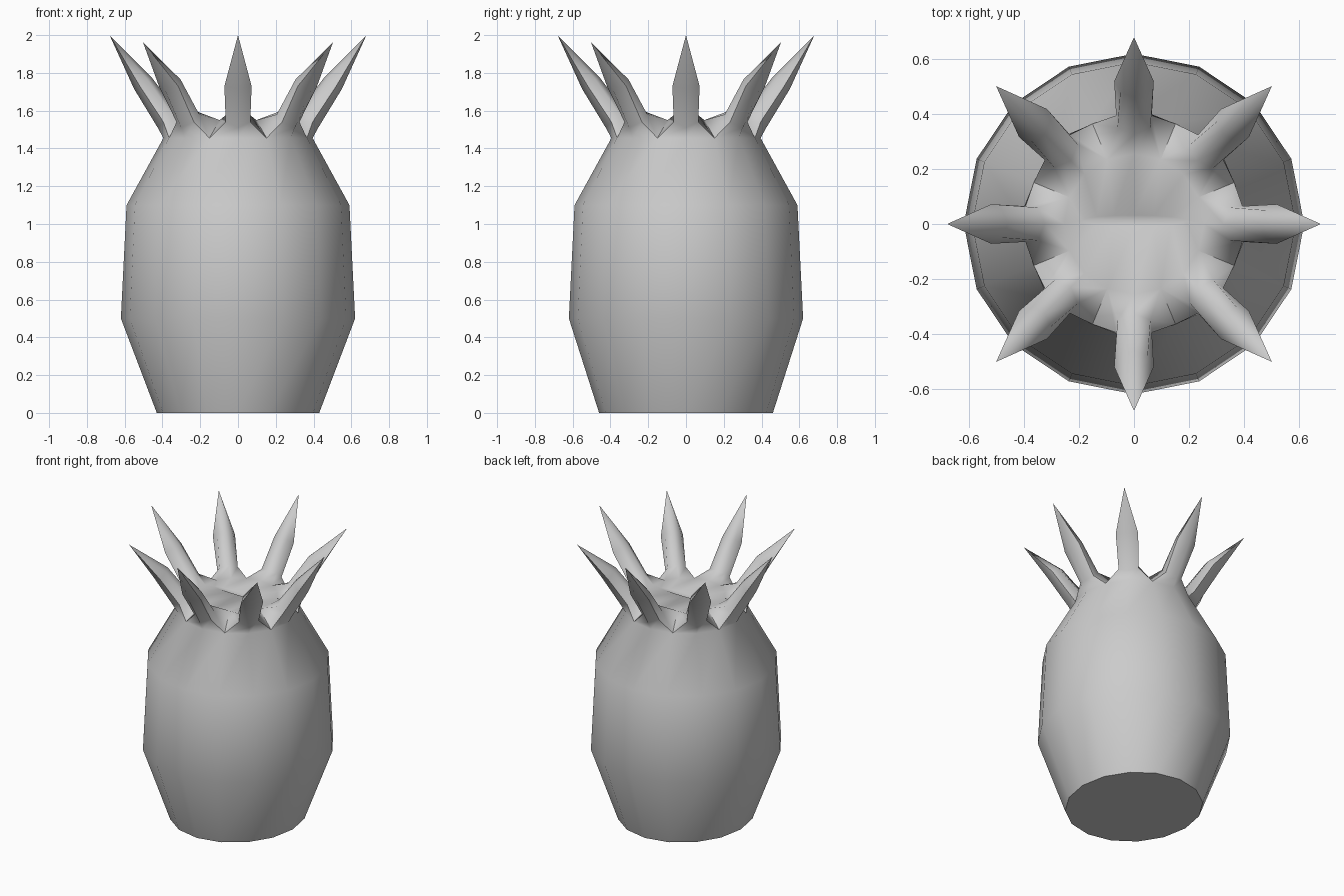
import bpy, bmesh, math

cube = bpy.data.objects.get("Cube")
if cube:
    bpy.data.objects.remove(cube, do_unlink=True)

SIDES = 16
bm = bmesh.new()


def polar(angle, r, side, z):
    """Vertex at radius r along an angle, shifted sideways."""
    c, s = math.cos(angle), math.sin(angle)
    return bm.verts.new((r * c - side * s, r * s + side * c, z))


def ring(rx, ry, z, y=0.0):
    return [bm.verts.new((rx * math.cos(t), y + ry * math.sin(t), z))
            for t in (2 * math.pi * i / SIDES for i in range(SIDES))]


def bridge(a, b):
    """Quads between two closed loops of equal length."""
    n = len(a)
    for i in range(n):
        j = (i + 1) % n
        bm.faces.new((a[i], a[j], b[j], b[i]))


def fan(loop, tip):
    for i in range(len(loop)):
        bm.faces.new((loop[i], loop[(i + 1) % len(loop)], tip))


# Barrel-shaped fruit, up to the rim the leaves grow from
rings = [ring(*p) for p in ((0.43, 0.46, 0), (0.62, 0.62, 0.5),
                            (0.59, 0.59, 1.1), (0.395, 0.395, 1.455))]
for lower, upper in zip(rings, rings[1:]):
    bridge(lower, upper)
bm.faces.new(list(reversed(rings[0])))
rim = rings[-1]

# Flat top with a shallow slit across it
top = ring(0.255, 0.255, 1.55)
slit = ring(0.19, 0.02, 1.55, 0.012)
bridge(top, slit)
fan(slit, bm.verts.new((0, 0.012, 1.535)))

# Leaf cross-sections: (radius, side, height), outer edge first
NECK = ((0.395, -0.065, 1.54), (0.425, 0, 1.51), (0.395, 0.065, 1.54),
        (0.35, 0.06, 1.58), (0.325, 0, 1.60), (0.35, -0.06, 1.58))
MIDDLE = ((0.52, -0.072, 1.73), (0.55, 0, 1.715), (0.52, 0.072, 1.73),
          (0.48, 0.05, 1.765), (0.46, 0, 1.78), (0.48, -0.05, 1.765))

# Eight pointed leaves, alternating in reach, each over two rim segments
for k in range(8):
    angle = k * math.pi / 4
    i, prev, nxt = 2 * k, (2 * k - 1) % SIDES, 2 * k + 1
    base = [rim[prev], rim[i], rim[nxt], top[nxt], top[i], top[prev]]
    neck = [polar(angle, *p) for p in NECK]
    middle = [polar(angle, *p) for p in MIDDLE]
    r, z = ((0.68, 2.0), (0.71, 1.96))[k % 2]
    bridge(base, neck)
    bridge(neck, middle)
    fan(middle, polar(angle, r, 0, z))

bmesh.ops.recalc_face_normals(bm, faces=bm.faces)
mesh = bpy.data.meshes.new("fruit_with_leaf_crown")
bm.to_mesh(mesh)
bm.free()
fruit = bpy.data.objects.new("fruit_with_leaf_crown", mesh)
bpy.context.collection.objects.link(fruit)

# Single plain grey
grey = bpy.data.materials.new("light_grey")
grey.use_nodes = True
colour = (0.6, 0.6, 0.6, 1)
grey.diffuse_color = colour
grey.node_tree.nodes["Principled BSDF"].inputs["Base Color"].default_value = colour
mesh.materials.append(grey)

# Smooth sides, crisp base edge
bpy.ops.object.select_all(action='DESELECT')
fruit.select_set(True)
bpy.context.view_layer.objects.active = fruit
bpy.ops.object.shade_smooth_by_angle(angle=math.radians(65))
